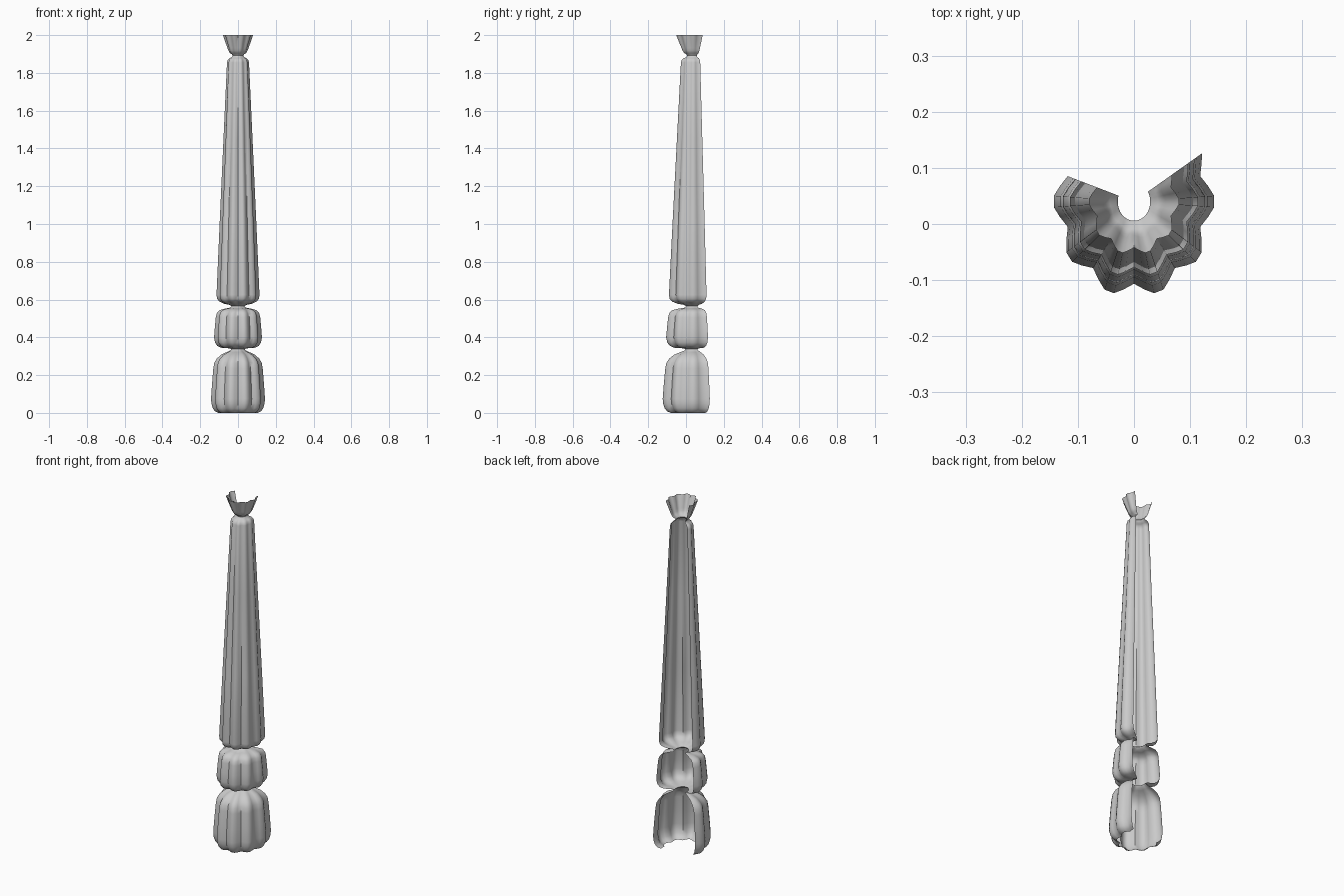
import bpy, bmesh, math

CY, SY = 0.04, 1.18       # sweep axis position and depth stretch
VALLEY = 0.868            # groove radius relative to the rib radius

# Fluted cross-section: (angle, depth) with depth 0 on a rib and 1 in a groove
section = [(162, 1)]
for k in range(6):
    c = 180 + 36 * k
    section += [(c - 10, 0.47), (c - 3.5, 0.0), (c + 3.5, 0.0), (c + 10, 0.47), (c + 18, 1)]
section += [(386, 0.47), (391, 0.08)]


def fluted_part(name, profile):
    """Open fluted shell swept round the axis; profile = (rib radius, z)."""
    bm = bmesh.new()
    rings = []
    for r, z in profile:
        fade = min(1, max(0, (r - 0.028) / 0.04))   # necks become round
        ring = []
        for ang, d in section:
            a = math.radians(ang)
            rr = r * (1 - (1 - VALLEY) * d * fade)
            ring.append(bm.verts.new((rr * math.cos(a), CY + SY * rr * math.sin(a), z)))
        rings.append(ring)
    for lo, hi in zip(rings, rings[1:]):
        for i in range(len(section) - 1):
            bm.faces.new((lo[i], lo[i + 1], hi[i + 1], hi[i]))
    me = bpy.data.meshes.new(name)
    bm.to_mesh(me)
    bm.free()
    ob = bpy.data.objects.new(name, me)
    bpy.context.collection.objects.link(ob)
    bpy.ops.object.select_all(action='DESELECT')
    ob.select_set(True)
    bpy.context.view_layer.objects.active = ob
    bpy.ops.object.shade_smooth_by_angle(angle=math.radians(50))
    return ob


# Bulbous foot
fluted_part("base_bulb", [
    (0.105, 0.0), (0.122, 0.008), (0.134, 0.025), (0.141, 0.05), (0.143, 0.075),
    (0.138, 0.15), (0.131, 0.235), (0.126, 0.265), (0.113, 0.287), (0.09, 0.308),
    (0.06, 0.322), (0.042, 0.33), (0.035, 0.338)])

# Smaller bead above the foot
fluted_part("middle_bulb", [
    (0.035, 0.338), (0.05, 0.342), (0.09, 0.345), (0.11, 0.355), (0.122, 0.373),
    (0.127, 0.40), (0.123, 0.45), (0.118, 0.505), (0.113, 0.527), (0.1, 0.543),
    (0.07, 0.552), (0.042, 0.557), (0.035, 0.565)])

# Long tapered shaft
fluted_part("tapered_shaft", [
    (0.035, 0.565), (0.045, 0.572), (0.075, 0.578), (0.1, 0.59), (0.111, 0.605),
    (0.114, 0.625), (0.0975, 1.0), (0.077, 1.45), (0.0585, 1.855), (0.055, 1.868),
    (0.045, 1.878), (0.032, 1.884), (0.029, 1.892)])

# Flared cup on top
fluted_part("flared_cup", [
    (0.029, 1.892), (0.032, 1.898), (0.043, 1.905), (0.051, 1.918), (0.056, 1.932),
    (0.068, 1.965), (0.08, 2.0)])
